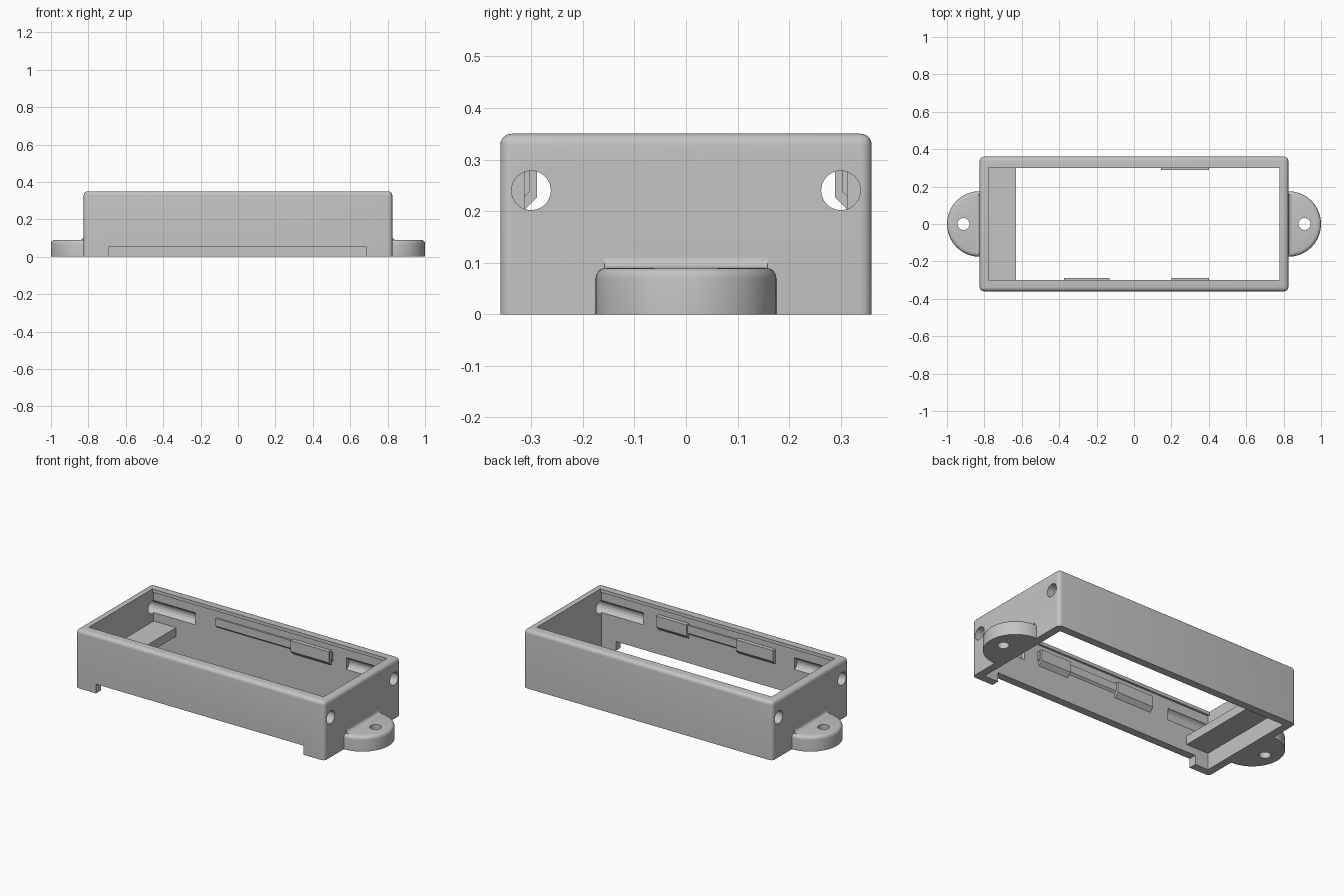
import bpy, bmesh, math
from mathutils import Matrix, Vector

if "Cube" in bpy.data.objects:
    bpy.data.objects.remove(bpy.data.objects["Cube"], do_unlink=True)

grey = bpy.data.materials.new("plain_grey")
grey.use_nodes = True
colour = (0.55, 0.55, 0.55, 1)
grey.diffuse_color = colour
grey.node_tree.nodes["Principled BSDF"].inputs["Base Color"].default_value = colour


def finish(name, bm):
    bmesh.ops.recalc_face_normals(bm, faces=bm.faces)
    mesh = bpy.data.meshes.new(name)
    bm.to_mesh(mesh)
    bm.free()
    mesh.materials.append(grey)
    obj = bpy.data.objects.new(name, mesh)
    bpy.context.collection.objects.link(obj)
    return obj


def box_mesh(lo, hi):
    bm = bmesh.new()
    lo, hi = Vector(lo), Vector(hi)
    size = hi - lo
    bmesh.ops.create_cube(bm, size=1, matrix=Matrix.Translation((lo + hi) / 2) @ Matrix.Diagonal((*size, 1)))
    return bm


def box(name, lo, hi):
    return finish(name, box_mesh(lo, hi))


def cylinder(name, centre, radius, depth, axis):
    bm = bmesh.new()
    turn = Matrix.Rotation(math.pi / 2, 4, "Y") if axis == "X" else Matrix.Identity(4)
    bmesh.ops.create_cone(bm, cap_ends=True, segments=48, radius1=radius, radius2=radius,
                          depth=depth, matrix=Matrix.Translation(centre) @ turn)
    return finish(name, bm)


def prism(name, outline, offset):
    """Extrude a closed 3D outline along an offset."""
    bm = bmesh.new()
    face = bm.faces.new([bm.verts.new(p) for p in outline])
    top = bmesh.ops.extrude_face_region(bm, geom=[face])["geom"]
    bmesh.ops.translate(bm, vec=offset, verts=[v for v in top if isinstance(v, bmesh.types.BMVert)])
    return finish(name, bm)


def cut(target, cutters):
    for c in cutters:
        c.hide_render = True
        mod = target.modifiers.new("cut", "BOOLEAN")
        mod.operation, mod.solver, mod.object = "DIFFERENCE", "EXACT", c
    bpy.context.view_layer.update()
    shape = target.evaluated_get(bpy.context.evaluated_depsgraph_get())
    mesh = bpy.data.meshes.new_from_object(shape)
    target.modifiers.clear()
    target.data = mesh
    for c in cutters:
        bpy.data.objects.remove(c, do_unlink=True)


def smooth(obj):
    bpy.ops.object.select_all(action="DESELECT")
    obj.select_set(True)
    bpy.context.view_layer.objects.active = obj
    bpy.ops.object.shade_smooth_by_angle(angle=math.radians(35))


# Outer shell: rounded everywhere except the underside
L, W, H = 0.825, 0.36, 0.35
bm = box_mesh((-L, -W, 0), (L, W, H))
edges = [e for e in bm.edges if max(v.co.z for v in e.verts) > 0.1]
bmesh.ops.bevel(bm, geom=edges, offset=0.022, segments=5, profile=0.5, affect="EDGES")
housing = finish("housing", bm)

# Open interior with a narrow lip at the top, cable notch and screw bores
WALL = 0.313
cutters = [
    box("lip_opening", (-0.778, -0.3, -0.1), (0.778, 0.3, 0.5)),
    box("interior", (-0.778, -WALL, -0.1), (0.778, WALL, 0.33)),
    box("front_notch", (-0.69, -0.5, -0.1), (0.685, -0.25, 0.055)),
]
for sx in (-1, 1):
    for sy in (-1, 1):
        cutters.append(cylinder("bore", (sx * 0.7, sy * 0.3, 0.24), 0.038, 0.4, "X"))
cut(housing, cutters)
smooth(housing)

# Shelf across the right-hand end
box("end_shelf", (-0.79, -WALL - 0.002, 0.1), (-0.63, WALL + 0.002, 0.153))


# Chamfered rails and clips along the long inner walls
def rib(name, side, x0, x1, reach, low, high):
    root = WALL + 0.003
    profile = [(root, high), (reach, high), (reach, low + root - reach), (root, low)]
    prism(name, [(x0, side * y, z) for y, z in profile], (x1 - x0, 0, 0))


for name, side, clips in (("front", -1, [(-0.375, -0.13), (0.2, 0.4)]),
                          ("back", 1, [(0.145, 0.4)])):
    rib(name + "_rail", side, -0.36, 0.41, 0.302, 0.225, 0.285)
    for i, (x0, x1) in enumerate(clips):
        rib(f"{name}_clip_{i + 1}", side, x0, x1, 0.289, 0.2, 0.293)

# Mounting ears with rounded rims, screw holes and a fillet against the shell
R, EAR = 0.175, 0.09
for side, name in ((1, "left"), (-1, "right")):
    arc = [math.radians(-90 + 180 * i / 40) for i in range(41)]
    outline = [(side * (L + R * math.cos(a)), R * math.sin(a), 0) for a in arc]
    outline += [(side * 0.8, R, 0), (side * 0.8, -R, 0)]
    ear = prism(name + "_mounting_ear", outline, (0, 0, EAR))
    bm = bmesh.new()
    bm.from_mesh(ear.data)
    rim = [e for e in bm.edges if all(v.co.z > EAR - 0.001 for v in e.verts)
           and max(abs(v.co.x) for v in e.verts) > 0.81]
    bmesh.ops.bevel(bm, geom=rim, offset=0.02, segments=4, profile=0.5, affect="EDGES")
    bm.to_mesh(ear.data)
    bm.free()
    cut(ear, [cylinder("ear_hole", (side * 0.912, 0, 0.05), 0.032, 0.3, "Z")])
    smooth(ear)

    r = 0.02
    curve = [math.radians(180 + 90 * i / 6) for i in range(7)]
    section = [(L + r + r * math.cos(a), EAR + r + r * math.sin(a)) for a in curve]
    section += [(L + r, EAR - 0.004), (L - 0.01, EAR - 0.004), (L - 0.01, EAR + r)]
    fillet = prism(name + "_ear_fillet", [(side * x, -0.158, z) for x, z in section], (0, 0.316, 0))
    smooth(fillet)
